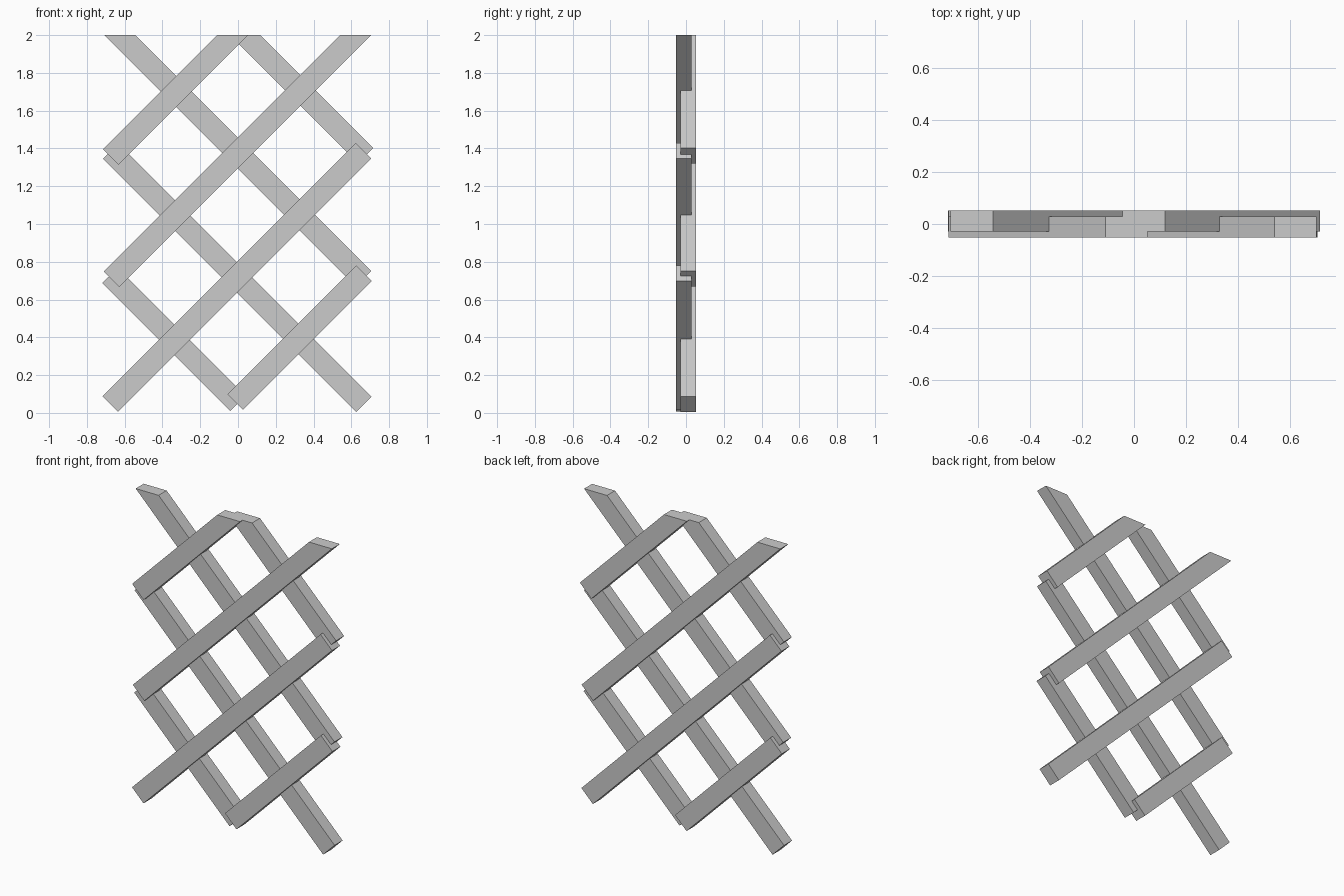
import bpy
import bmesh

cube = bpy.data.objects.get("Cube")
if cube:
    bpy.data.objects.remove(cube, do_unlink=True)

grey = bpy.data.materials.new("plain grey")
grey.use_nodes = True
colour = (0.6, 0.6, 0.6, 1)
grey.diffuse_color = colour
grey.node_tree.nodes["Principled BSDF"].inputs["Base Color"].default_value = colour

HEIGHT = 2.0
WIDTH = 0.163        # slat width measured vertically
FRONT_Y = (-0.053, 0.028)
BACK_Y = (-0.028, 0.053)


def slat(name, side, offset, start, end):
    """Diagonal slat along z = side * x + offset, its ends square to it.
    start and end are values of z + side * x; end None means a level cut at the top."""
    ys = FRONT_Y if side > 0 else BACK_Y
    low, high = offset - WIDTH / 2, offset + WIDTH / 2
    outline = [(low, start), (high, start)]
    for d in (high, low):
        outline.append((d, 2 * HEIGHT - d if end is None else end))

    bm = bmesh.new()
    face = bm.faces.new([bm.verts.new((side * (s - d) / 2, ys[0], (s + d) / 2))
                         for d, s in outline])
    extruded = bmesh.ops.extrude_face_region(bm, geom=[face])["geom"]
    verts = [g for g in extruded if isinstance(g, bmesh.types.BMVert)]
    bmesh.ops.translate(bm, verts=verts, vec=(0, ys[1] - ys[0], 0))
    bmesh.ops.recalc_face_normals(bm, faces=bm.faces)
    mesh = bpy.data.meshes.new(name)
    bm.to_mesh(mesh)
    bm.free()
    mesh.materials.append(grey)
    obj = bpy.data.objects.new(name, mesh)
    bpy.context.collection.objects.link(obj)


# Rising slats at the front
slat("front_slat_lowest", 1, 0.072, 0.043, 1.407)
slat("front_slat_lower", 1, 0.723, -0.628, 2.052)
slat("front_slat_upper", 1, 1.377, 0.038, None)
slat("front_slat_top", 1, 2.029, 0.68, None)

# Falling slats at the back
slat("back_slat_lowest", -1, 0.050, 0.050, 1.405)
slat("back_slat_lower", -1, 0.711, -0.62, 2.06)
slat("back_slat_upper", -1, 1.374, 0.045, None)
slat("back_slat_top", -1, 2.038, 0.686, None)
